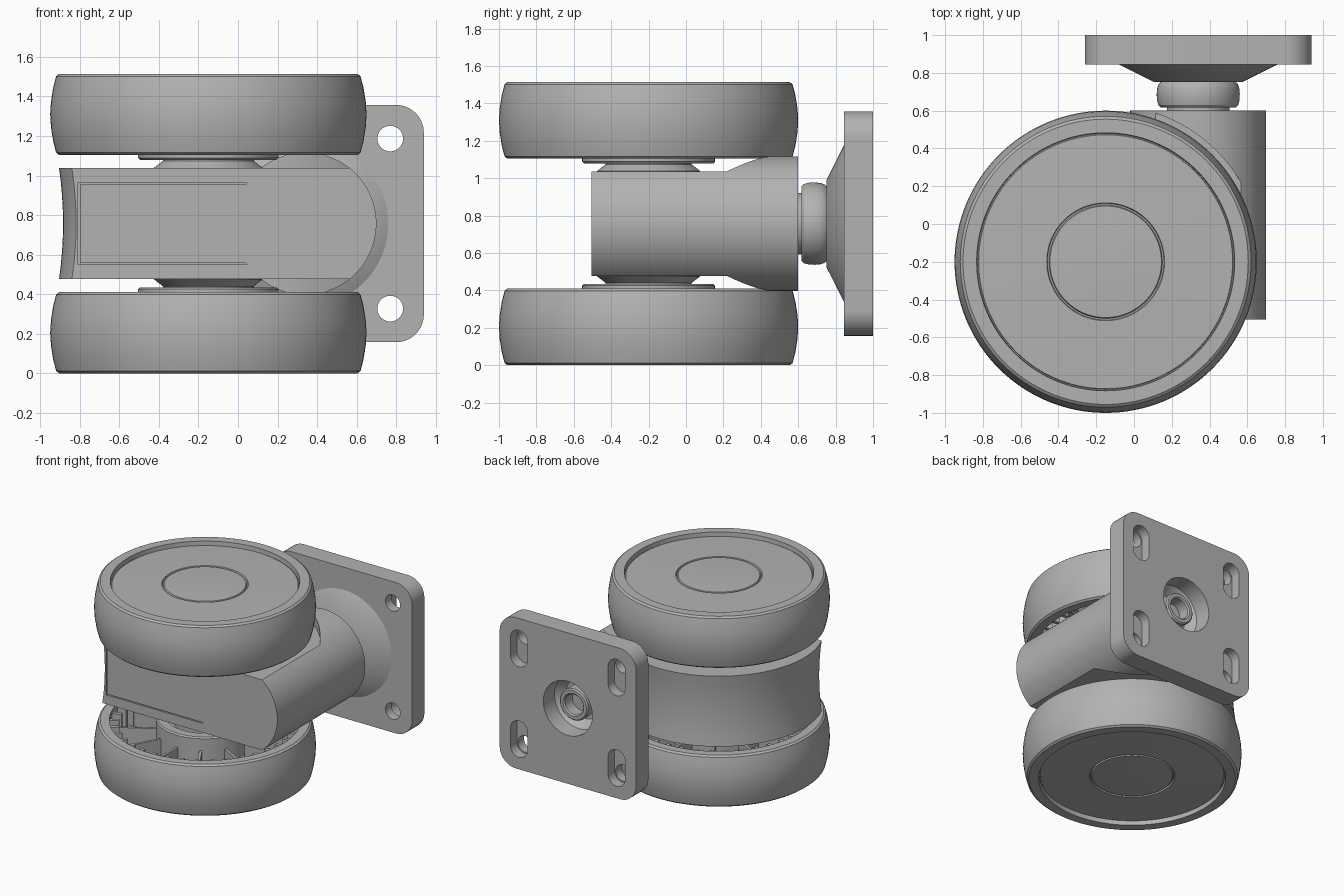
import bpy, bmesh, math
from mathutils import Matrix, Vector

if "Cube" in bpy.data.objects:
    bpy.data.objects.remove(bpy.data.objects["Cube"], do_unlink=True)

grey = bpy.data.materials.new("plain grey")
grey.use_nodes = True
grey.diffuse_color = (0.45, 0.45, 0.45, 1)
grey.node_tree.nodes["Principled BSDF"].inputs["Base Color"].default_value = grey.diffuse_color

MID = 0.757                            # height of the symmetry plane
HUB = Vector((-0.15, -0.2, 0))         # wheel axis
STEM = Vector((0.34, 0, MID))          # swivel axis
TO_Y = Matrix.Rotation(-math.pi / 2, 4, 'X')


def finish(name, bm):
    bmesh.ops.recalc_face_normals(bm, faces=bm.faces)
    mesh = bpy.data.meshes.new(name)
    bm.to_mesh(mesh)
    bm.free()
    mesh.materials.append(grey)
    ob = bpy.data.objects.new(name, mesh)
    bpy.context.collection.objects.link(ob)
    return ob


def lathe(name, profile, matrix, steps=96):
    """Spin (radius, height) points; profiles off the axis are closed."""
    bm = bmesh.new()
    vs = [bm.verts.new((r, 0, h)) for r, h in profile]
    es = [bm.edges.new(p) for p in zip(vs, vs[1:])]
    if profile[0][0] > 0:
        es.append(bm.edges.new((vs[-1], vs[0])))
    bmesh.ops.spin(bm, geom=vs + es, cent=(0, 0, 0), axis=(0, 0, 1),
                   angle=2 * math.pi, steps=steps)
    bmesh.ops.remove_doubles(bm, verts=bm.verts, dist=1e-5)
    bm.transform(matrix)
    return finish(name, bm)


def rod(name, r, low, high, matrix, steps=64):
    return lathe(name, [(0, low), (r, low), (r, high), (0, high)], matrix, steps)


def add_box(bm, low, high, matrix=Matrix()):
    low, high = Vector(low), Vector(high)
    size = Matrix.Diagonal((*(high - low), 1))
    bmesh.ops.create_cube(bm, size=1,
                          matrix=matrix @ Matrix.Translation((low + high) / 2) @ size)


def box(name, low, high):
    bm = bmesh.new()
    add_box(bm, low, high)
    return finish(name, bm)


def rounded_slab(name, cx, cz, hx, hz, r, y0, y1, arc=10):
    """Rounded rectangle in x and z, pushed along y."""
    bm = bmesh.new()
    vs = []
    for k, (sx, sz) in enumerate([(1, 1), (-1, 1), (-1, -1), (1, -1)]):
        for i in range(arc + 1):
            a = math.pi / 2 * (k + i / arc)
            vs.append(bm.verts.new((cx + sx * (hx - r) + r * math.cos(a), y0,
                                    cz + sz * (hz - r) + r * math.sin(a))))
    bmesh.ops.remove_doubles(bm, verts=vs, dist=1e-5)
    face = bm.faces.new([v for v in vs if v.is_valid])
    side = bmesh.ops.extrude_face_region(bm, geom=[face])["geom"]
    bmesh.ops.translate(bm, vec=(0, y1 - y0, 0),
                        verts=[v for v in side if isinstance(v, bmesh.types.BMVert)])
    return finish(name, bm)


def cut(ob, *cutters):
    bpy.context.view_layer.objects.active = ob
    for c in cutters:
        mod = ob.modifiers.new("cut", 'BOOLEAN')
        mod.operation, mod.solver, mod.object = 'DIFFERENCE', 'EXACT', c
        bpy.ops.object.modifier_apply(modifier=mod.name)
        bpy.data.objects.remove(c, do_unlink=True)


# Wheels: heights measured from the outer face inwards
wheel = [(0, .012), (.15, .014), (.295, .022), (.3, .034), (.308, .034), (.312, .022),
         (.672, .03), (.675, .035), (.68, .035), (.683, 0), (.755, 0), (.77, .012),
         (.785, .07), (.796, .14), (.8, .205), (.796, .27), (.785, .34), (.77, .398),
         (.755, .41), (.69, .41), (.69, .2), (.355, .2), (.355, .425), (.345, .435),
         (.28, .435), (.28, .4), (0, .4)]
flip = Matrix.Translation((0, 0, 2 * MID)) @ Matrix.Scale(-1, 4, (0, 0, 1))
for side, mirror in (("lower", Matrix()), ("upper", flip)):
    place = mirror @ Matrix.Translation(HUB)
    lathe(side + "_wheel", wheel, place, 128)
    # Stiffening ribs inside the open face
    bm = bmesh.new()
    for i in range(36):
        turn = place @ Matrix.Rotation(math.tau * i / 36, 4, 'Z')
        add_box(bm, (.62, -.015, .19), (.7, .015, .385), turn)
        if i % 3 == 0:
            add_box(bm, (.34, -.01, .19), (.63, .01, .33), turn)
    finish(side + "_wheel_ribs", bm)

# Axle collar with a flared foot on each side of the body
lathe("axle", [(0, .4), (.23, .4), (.23, .44), (.275, .475), (.275, 2 * MID - .475),
               (.23, 2 * MID - .44), (.23, 2 * MID - .4), (0, 2 * MID - .4)],
      Matrix.Translation(HUB))

# Waisted body between the wheels, flat at the front
HALF = .28
waist = [(.735 + .02 * (t / 4) ** 2, MID + HALF * t / 4) for t in range(-4, 5)]
body = lathe("body", [(0, MID - HALF)] + waist + [(0, MID + HALF)],
             Matrix.Translation(HUB), 128)
cut(body, box("front_cut", (-2, -2, -1), (2, -.505, 3)),
    box("side_cut", (.4, -2, -1), (2, 2, 3)),
    box("panel_cut", (-.808, -.6, .55), (.095, -.49, .964)))
box("front_panel", (-.8, -.505, .558), (.087, -.48, .956))

# Swivel housing, trimmed to clear the wheels
housing = rod("swivel_housing", .36, -.505, .6, Matrix.Translation(STEM) @ TO_Y, 96)
clear = Matrix.Translation(HUB)
cut(housing, rod("upper_clearance", .83, MID + HALF, 2, clear, 128),
    rod("lower_clearance", .83, -1, MID - HALF, clear, 128))

# Swivel neck and bearing
swivel = Matrix.Translation(STEM) @ TO_Y
rod("neck", .165, .59, .63, swivel)
lathe("bearing", [(0, .618), (.2, .618), (.212, .63), (.219, .66), (.22, .69),
                  (.217, .72), (.21, .74), (.2, .752), (0, .752)], swivel)

# Mounting plate with slotted bolt holes and a dished centre
plate = rounded_slab("mounting_plate", STEM.x, MID, .6, .6, .14, .845, 1)
holes = [rod("centre_hole", .215, .8, 1.1, swivel)]
for sx in (-1, 1):
    for sz in (-1, 1):
        x = STEM.x + .43 * sx
        holes.append(rod("bolt_hole", .065, .7, 1.1,
                         Matrix.Translation((x, 0, MID + .43 * sz)) @ TO_Y, 32))
        holes.append(rounded_slab("bolt_slot", x, MID + .36 * sz,
                                  .075, .145, .0749, .92, 1.1))
cut(plate, *holes)
lathe("plate_cone", [(.1, .752), (.235, .752), (.42, .845), (.42, .86),
                     (.215, .86), (.16, .79), (.1, .79)], swivel)
lathe("rivet", [(0, .74), (.125, .74), (.125, .92), (.115, .93), (.09, .93),
                (.08, .92), (.08, .83), (0, .83)], swivel)

# Smooth the curved faces and keep the edges crisp
for ob in bpy.context.collection.objects:
    ob.select_set(ob.type == 'MESH')
    if ob.type == 'MESH':
        bpy.context.view_layer.objects.active = ob
bpy.ops.object.shade_smooth_by_angle(angle=math.radians(30))
